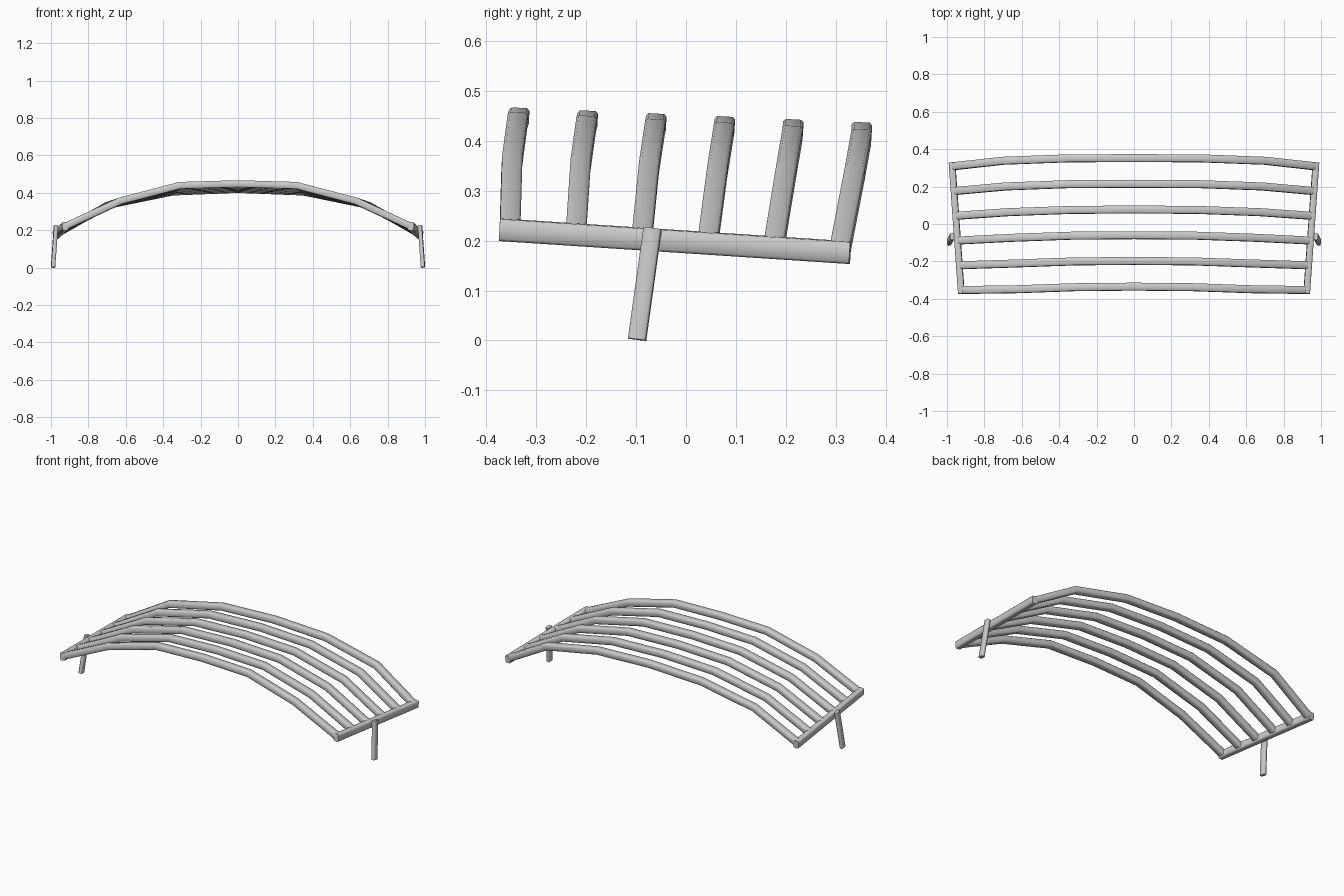
import bpy
import math
from mathutils import Vector

cube = bpy.data.objects.get("Cube")
if cube:
    bpy.data.objects.remove(cube, do_unlink=True)

# Single light grey paint
GREY = (0.6, 0.6, 0.6, 1)
paint = bpy.data.materials.new("light grey metal")
paint.use_nodes = True
paint.diffuse_color = GREY
paint.node_tree.nodes["Principled BSDF"].inputs["Base Color"].default_value = GREY


def sweep(name, points, side, width, height, chamfer=0.005):
    """Sweep a chamfered rectangle along a path; width runs along side."""
    points = [Vector(p) for p in points]
    w, h, c = width / 2, height / 2, chamfer
    section = [(w, c - h), (w, h - c), (w - c, h), (c - w, h),
               (-w, h - c), (-w, c - h), (c - w, -h), (w - c, -h)]
    n, last = len(section), len(points) - 1
    verts = []
    for i, p in enumerate(points):
        before = (p - points[max(i - 1, 0)]).normalized()
        after = (points[min(i + 1, last)] - p).normalized()
        tangent = (before + after).normalized()
        up = tangent.cross(Vector(side)).normalized()
        across = up.cross(tangent)
        verts += [p + across * a + up * b for a, b in section]
    faces = [(i * n + j, i * n + (j + 1) % n,
              (i + 1) * n + (j + 1) % n, (i + 1) * n + j)
             for i in range(last) for j in range(n)]
    faces += [tuple(reversed(range(n))), tuple(range(last * n, last * n + n))]
    mesh = bpy.data.meshes.new(name)
    mesh.from_pydata(verts, [], faces)
    mesh.materials.append(paint)
    obj = bpy.data.objects.new(name, mesh)
    bpy.context.collection.objects.link(obj)
    bpy.ops.object.select_all(action='DESELECT')
    obj.select_set(True)
    bpy.context.view_layer.objects.active = obj
    bpy.ops.object.mode_set(mode='EDIT')
    bpy.ops.mesh.select_all(action='SELECT')
    bpy.ops.mesh.normals_make_consistent(inside=False)
    bpy.ops.object.mode_set(mode='OBJECT')
    bpy.ops.object.shade_smooth_by_angle(angle=math.radians(50))


# Arched bars, blended between the front and back arch (centre to end)
front_arch = [(0, -0.335, 0.448), (0.312, -0.338, 0.439),
              (0.63, -0.349, 0.356), (0.92, -0.353, 0.222)]
back_arch = [(0, 0.352, 0.419), (0.35, 0.351, 0.405),
             (0.70, 0.338, 0.333), (0.972, 0.308, 0.178)]
BARS = 6
for i in range(BARS):
    t = i / (BARS - 1)
    half = [Vector(f).lerp(Vector(b), t) for f, b in zip(front_arch, back_arch)]
    path = [Vector((-p.x, p.y, p.z)) for p in reversed(half[1:])] + half
    sweep(f"arched_bar_{i + 1}", path, (0, 1, -0.06), 0.041, 0.037)

# Side rails and the posts that carry them
for label, s in (("left", 1), ("right", -1)):
    sweep(f"{label}_side_rail",
          [(s * 0.923, -0.373, 0.222), (s * 0.973, 0.329, 0.176)],
          (1, 0, -s * 0.07), 0.034, 0.044)
    sweep(f"{label}_post",
          [(s * 0.989, -0.098, 0.002), (s * 0.973, -0.067, 0.225)],
          (0.1 * s, 1, 0), 0.036, 0.021, 0.004)
